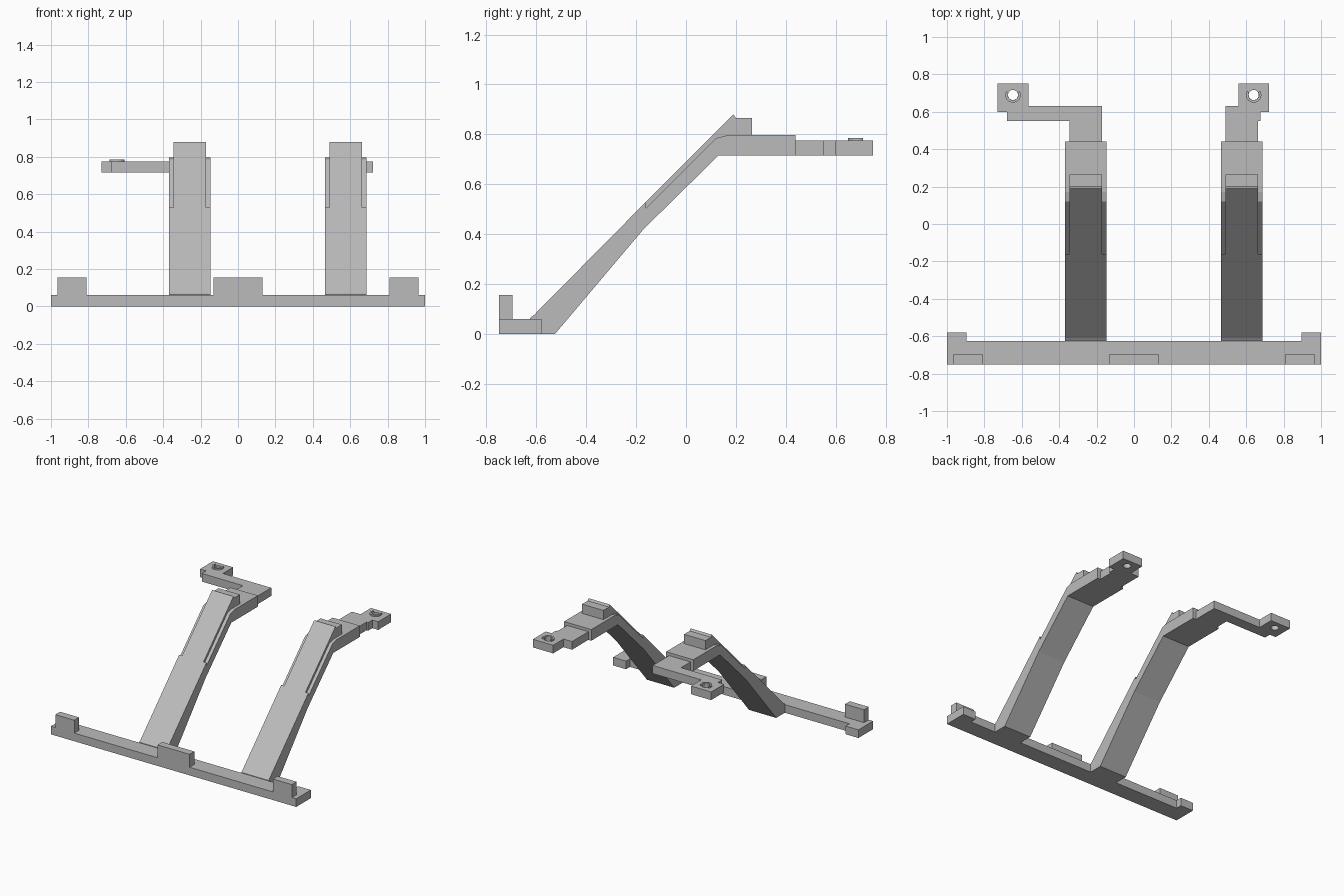
import bpy, bmesh, math
from mathutils import Vector

cube = bpy.data.objects.get("Cube")
if cube:
    bpy.data.objects.remove(cube, do_unlink=True)

grey = bpy.data.materials.new("plain grey")
grey.use_nodes = True
colour = (0.5, 0.5, 0.5, 1)
grey.diffuse_color = colour
grey.node_tree.nodes["Principled BSDF"].inputs["Base Color"].default_value = colour


def prism(name, outline, offset):
    """Extrude a closed 3D outline by an offset vector."""
    bm = bmesh.new()
    face = bm.faces.new([bm.verts.new(p) for p in outline])
    top = bmesh.ops.extrude_face_region(bm, geom=[face])["geom"]
    bmesh.ops.translate(bm, vec=Vector(offset),
                        verts=[v for v in top if isinstance(v, bmesh.types.BMVert)])
    bmesh.ops.recalc_face_normals(bm, faces=bm.faces)
    mesh = bpy.data.meshes.new(name)
    bm.to_mesh(mesh)
    bm.free()
    mesh.materials.append(grey)
    obj = bpy.data.objects.new(name, mesh)
    bpy.context.collection.objects.link(obj)
    return obj


def plan(name, points, z0, z1):
    return prism(name, [(x, y, z0) for x, y in points], (0, 0, z1 - z0))


def side(name, points, x0, x1):
    return prism(name, [(x0, y, z) for y, z in points], (x1 - x0, 0, 0))


def arc(x, y, r, start, end, n):
    angles = [math.radians(start + (end - start) * i / n) for i in range(n + 1)]
    return [(x + r * math.cos(a), y + r * math.sin(a)) for a in angles]


# Base rail with a short return at each end
plan("base_rail", [(-1, -.75), (1, -.75), (1, -.58), (.895, -.58), (.895, -.625),
                   (-.895, -.625), (-.895, -.58), (-1, -.58)], 0, .06)

# Upright stops along the front of the rail
for name, x0, x1 in (("right_stop", -.965, -.81), ("middle_stop", -.13, .13),
                     ("left_stop", .81, .965)):
    plan(name, [(x0, -.75), (x1, -.75), (x1, -.695), (x0, -.695)], .06, .155)

# Sloping arms, each with a raised strip and a stop block at the top
ledge = [(.17, .797), (.12, .785), (-.16, .505)]
arm = [(-.625, 0), (-.525, 0), (-.17, .42), (.13, .715), (.44, .715), (.44, .797),
       *ledge, (-.16, .53), (-.61, .075), (-.625, .064)]
strip = [(-.16, .53), (.19, .88), (.2, .865), (.265, .865), (.265, .797), *ledge]
for name, x in (("right", -.257), ("left", .575)):
    side(name + "_arm", arm, x - .111, x + .111)
    side(name + "_raised_strip", strip, x - .087, x + .087)

# Brackets behind the arms, ending in a drilled tab
LOW, HIGH = .715, .775
brackets = {
    "right": (-.647, [(-.345, .44), (-.17, .44), (-.17, .63), (-.565, .63), (-.565, .75),
                      (-.73, .75), (-.73, .6), (-.68, .6), (-.68, .55), (-.345, .55)]),
    "left": (.64, [(.488, .44), (.662, .44), (.662, .55), (.675, .55), (.675, .6),
                   (.723, .6), (.723, .75), (.558, .75), (.558, .63), (.488, .63)]),
}
for name, (x, outline) in brackets.items():
    bracket = plan(name + "_bracket", outline, LOW, HIGH)
    drill = plan("drill", arc(x, .69, .027, 0, 345, 23), LOW - .1, HIGH + .1)
    cut = bracket.modifiers.new("Screw hole", 'BOOLEAN')
    cut.operation, cut.solver, cut.object = 'DIFFERENCE', 'EXACT', drill
    bpy.context.view_layer.objects.active = bracket
    bpy.ops.object.modifier_apply(modifier=cut.name)
    bpy.data.objects.remove(drill, do_unlink=True)
    # Half collar around the screw hole
    plan(name + "_collar", arc(x, .69, .041, 150, 390, 16) + arc(x, .69, .028, 390, 150, 16),
         HIGH, HIGH + .01)
